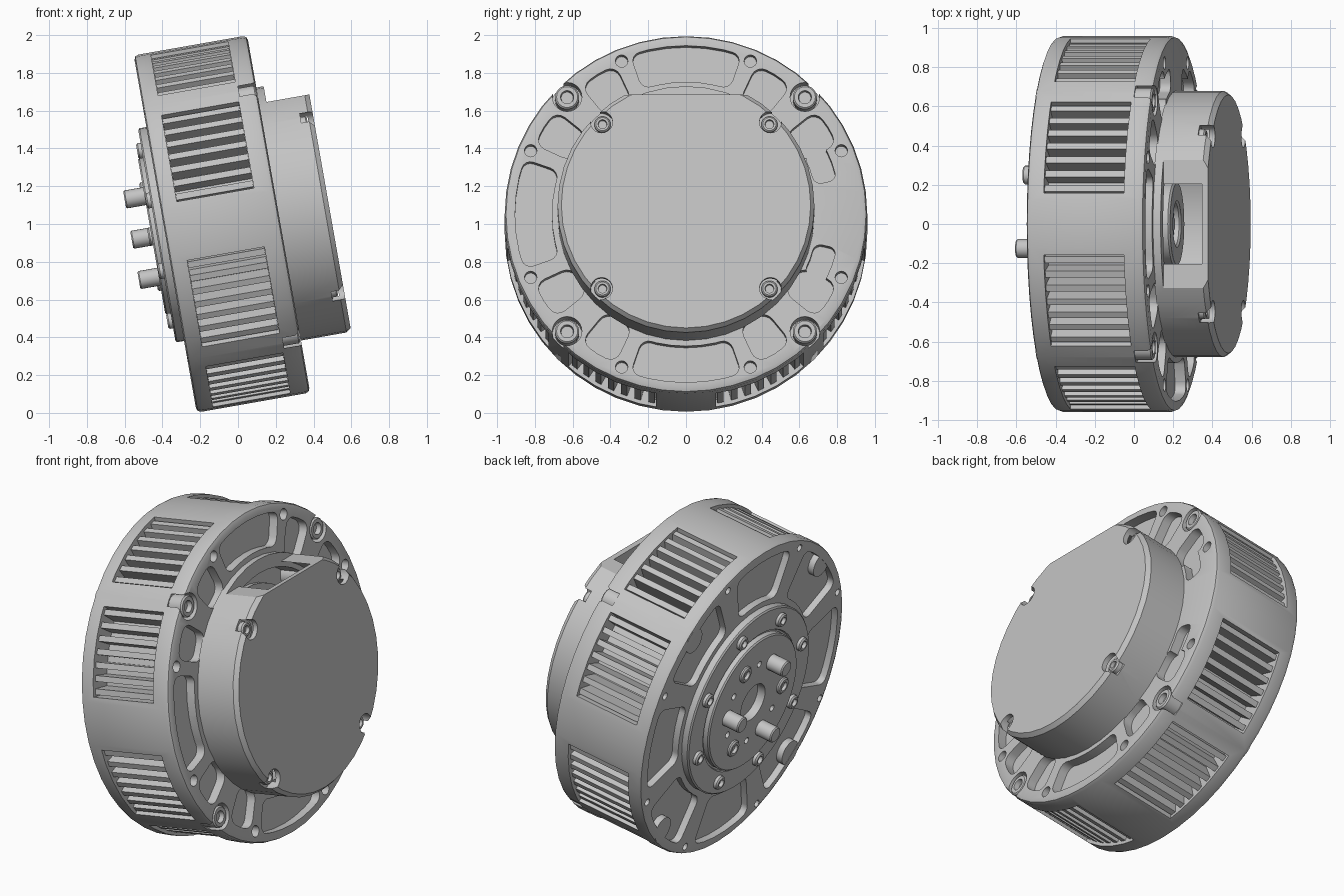
import bpy, bmesh, math
from math import pi, radians, sin, cos
from mathutils import Matrix

if "Cube" in bpy.data.objects:
    bpy.data.objects.remove(bpy.data.objects["Cube"])

# One brushed grey for everything
grey = bpy.data.materials.new("light_grey_metal")
grey.use_nodes = True
GREY = (0.55, 0.55, 0.55, 1)
grey.diffuse_color = GREY
grey.node_tree.nodes["Principled BSDF"].inputs["Base Color"].default_value = GREY

# Parts are built around a local z axis, then tilted to point along +x and slightly up
t = radians(10)
TILT = Matrix(((0, -sin(t), cos(t), -0.085), (1, 0, 0, 0),
               (0, cos(t), sin(t), 1.0), (0, 0, 0, 1)))


def polar(r, deg):
    return r * cos(radians(deg)), r * sin(radians(deg))


def lathe(bm, profile, segs=48, at=(0, 0)):
    """Spin a closed (radius, height) profile around the axis at a point."""
    tmp = bmesh.new()
    vs = [tmp.verts.new((r, 0, z)) for r, z in profile]
    loop = list(zip(vs, vs[1:] + vs[:1]))
    es = [tmp.edges.new(p) for p in loop
          if p[0].co.x > 0 or p[1].co.x > 0]
    bmesh.ops.spin(tmp, geom=vs + es, axis=(0, 0, 1), cent=(0, 0, 0),
                   angle=2 * pi, steps=segs, use_merge=False)
    bmesh.ops.remove_doubles(tmp, verts=tmp.verts[:], dist=1e-4)
    bmesh.ops.recalc_face_normals(tmp, faces=tmp.faces[:])
    bmesh.ops.translate(tmp, verts=tmp.verts[:], vec=(at[0], at[1], 0))
    merge(bm, tmp)


def cyl(bm, r, z0, z1, at=(0, 0), segs=24):
    lathe(bm, [(0, z0), (r, z0), (r, z1), (0, z1)], segs, at)


def screw(bm, r, z0, z1, at, depth=0.02):
    """Round head with a bevelled rim and a socket; z1 may lie below z0."""
    s = 1 if z1 > z0 else -1
    lathe(bm, [(0, z0), (r, z0), (r, z1 - s * 0.008), (r - 0.008, z1),
               (r * 0.55, z1), (r * 0.5, z1 - s * depth), (0, z1 - s * depth)], 18, at)


def sector(bm, r0, r1, a0, a1, z0, z1, rounding=0.0):
    """Solid slice of a ring, with optionally rounded upright corners."""
    tmp = bmesh.new()
    n = max(2, int((a1 - a0) / 6)) if rounding else 10
    angles = [a0 + (a1 - a0) * i / n for i in range(n + 1)]
    pts = [polar(r1, a) for a in angles] + [polar(r0, a) for a in reversed(angles)]
    face = tmp.faces.new([tmp.verts.new((x, y, z0)) for x, y in pts])
    if rounding:
        corners = [face.verts[i] for i in (0, n, n + 1, 2 * n + 1)]
        bmesh.ops.bevel(tmp, geom=corners, offset=rounding, segments=4,
                        profile=0.5, affect='VERTICES')
    top = bmesh.ops.extrude_face_region(tmp, geom=tmp.faces[:])["geom"]
    bmesh.ops.translate(tmp, vec=(0, 0, z1 - z0),
                        verts=[v for v in top if isinstance(v, bmesh.types.BMVert)])
    bmesh.ops.recalc_face_normals(tmp, faces=tmp.faces[:])
    merge(bm, tmp)


def box(bm, size, matrix):
    bmesh.ops.create_cube(bm, size=1, matrix=matrix @ Matrix.Diagonal((*size, 1)))


def merge(bm, tmp):
    me = bpy.data.meshes.new("tmp")
    tmp.to_mesh(me)
    tmp.free()
    bm.from_mesh(me)
    bpy.data.meshes.remove(me)


def finish(name, bm, cuts=()):
    """Make the object, subtract cutter meshes, tilt and shade it."""
    me = bpy.data.meshes.new(name)
    bm.to_mesh(me)
    bm.free()
    ob = bpy.data.objects.new(name, me)
    bpy.context.collection.objects.link(ob)
    for c in cuts:
        cm = bpy.data.meshes.new("cutter")
        c.to_mesh(cm)
        c.free()
        co = bpy.data.objects.new("cutter", cm)
        co.hide_render = True
        bpy.context.collection.objects.link(co)
        mod = ob.modifiers.new("cut", 'BOOLEAN')
        mod.operation, mod.solver, mod.object = 'DIFFERENCE', 'EXACT', co
        mod.use_self = True
        bpy.context.view_layer.update()
        done = bpy.data.meshes.new_from_object(
            ob.evaluated_get(bpy.context.evaluated_depsgraph_get()))
        ob.modifiers.clear()
        ob.data = done
        bpy.data.objects.remove(co)
    ob.data.name = name
    ob.data.materials.clear()
    ob.data.materials.append(grey)
    ob.data.transform(TILT)
    for o in bpy.context.selected_objects:
        o.select_set(False)
    ob.select_set(True)
    bpy.context.view_layer.objects.active = ob
    bpy.ops.object.shade_smooth_by_angle(angle=radians(30))


HOLES = [22.5 + 45 * i for i in range(8)]
BOLTS = [45 + 90 * i for i in range(4)]
WINDOWS = [q + d for q in (0, 90, 180, 270) for d in (25, 65)]

# Housing: drum with side windows, face pockets and bolt counterbores
body = bmesh.new()
lathe(body, [(0, 0.2), (0.6, 0.2), (0.6, 0.305), (0.935, 0.305), (0.953, 0.298),
             (0.96, 0.28), (0.96, -0.28), (0.953, -0.298), (0.935, -0.305), (0, -0.305)], 48)
windows, pockets, extra = bmesh.new(), bmesh.new(), bmesh.new()
for a in WINDOWS:
    sector(windows, 0.83, 1.05, a - 15.5, a + 15.5, -0.215, 0.2)
for q in (0, 90, 180, 270):
    if q:
        sector(pockets, 0.71, 0.905, q - 19, q + 19, 0.25, 0.4, 0.05)
    for d in (32, 58):
        sector(pockets, 0.665, 0.885, q + d - 7, q + d + 7, 0.25, 0.4, 0.06)
for a in (20, 340):
    sector(extra, 0.7, 0.82, a - 7, a + 7, 0.25, 0.4, 0.04)
for a in HOLES:
    cyl(extra, 0.033, 0.25, 0.4, polar(0.89, a), 16)
    cyl(extra, 0.022, -0.4, -0.26, polar(0.91, a), 12)
for a in BOLTS:
    cyl(extra, 0.078, 0.21, 0.4, polar(0.89, a), 24)
for a in range(0, 360, 45):
    sector(pockets, 0.61, 0.9, a - 17, a + 17, -0.4, -0.265, 0.05)
finish("housing", body, (windows, pockets, extra))

# Cooling fins inside the side windows
fins = bmesh.new()
for a in WINDOWS:
    for k in range(-3, 4):
        m = Matrix.Rotation(radians(a + k * 4.6), 4, 'Z') @ Matrix.Translation((0.88, 0, -0.0075))
        box(fins, (0.12, 0.034, 0.413), m)
finish("cooling_fins", fins)

# Bosses at the rim of the diagonal front pockets
bosses = bmesh.new()
for a in BOLTS:
    cyl(bosses, 0.075, -0.26, -0.303, polar(0.875, a))
finish("pocket_bosses", bosses)

# Rear socket bolts
bolts = bmesh.new()
for a in BOLTS:
    screw(bolts, 0.064, 0.2, 0.3, polar(0.89, a), 0.03)
finish("rear_bolts", bolts)

# Front hub: stepped ring and output disc with a centre bore
hub = bmesh.new()
lathe(hub, [(0, -0.29), (0.575, -0.29), (0.575, -0.342), (0.567, -0.35), (0.435, -0.35),
            (0.43, -0.34), (0.42, -0.34), (0.42, -0.37), (0.412, -0.378),
            (0.115, -0.378), (0.11, -0.33), (0, -0.33)], 48)
holes = bmesh.new()
for k in range(6):
    cyl(holes, 0.02, -0.45, -0.35, polar(0.25, 30 + 60 * k), 12)
finish("front_hub", hub, (holes,))

hub_screws = bmesh.new()
for a in HOLES:
    screw(hub_screws, 0.042, -0.34, -0.375, polar(0.495, a))
for a in (60, 180, 300):
    screw(hub_screws, 0.05, -0.37, -0.395, polar(0.28, a))
finish("hub_screws", hub_screws)

# Drive pins
pins = bmesh.new()
for a in (0, 120, 240):
    lathe(pins, [(0, -0.36), (0.048, -0.36), (0.048, -0.478), (0.042, -0.485), (0, -0.485)],
          20, polar(0.25, a))
finish("drive_pins", pins)

# Rear flange under the cover
flange = bmesh.new()
lathe(flange, [(0.6, 0.29), (0.662, 0.29), (0.662, 0.335), (0.655, 0.343), (0.6, 0.343)], 48)
finish("rear_flange", flange)

# Rear cover: hollow cap, flat on top with an open slot, notched for screws
cover = bmesh.new()
lathe(cover, [(0.63, 0.3), (0.68, 0.3), (0.68, 0.55), (0.66, 0.575), (0, 0.575),
              (0, 0.545), (0.63, 0.545)], 40)
flat, notches = bmesh.new(), bmesh.new()
box(flat, (1.6, 0.4, 0.5), Matrix.Translation((0, 0.795, 0.594)))
for a in BOLTS:
    cyl(notches, 0.058, 0.507, 0.7, polar(0.632, a), 20)
finish("rear_cover", cover, (flat, notches))

cover_screws = bmesh.new()
for a in BOLTS:
    cyl(cover_screws, 0.065, 0.2, 0.51, polar(0.6, a))
    screw(cover_screws, 0.043, 0.5, 0.54, polar(0.625, a))
finish("cover_screws", cover_screws)

# Circuit board and bearing seat seen through the slot
inner = bmesh.new()
cyl(inner, 0.5, 0.19, 0.23, segs=40)
lathe(inner, [(0.11, 0.2), (0.22, 0.2), (0.22, 0.3), (0.21, 0.31), (0.12, 0.31), (0.11, 0.3)], 32)
cyl(inner, 0.09, 0.2, 0.28)
for a in BOLTS:
    screw(inner, 0.04, 0.22, 0.26, polar(0.42, a))
finish("inner_board", inner)
